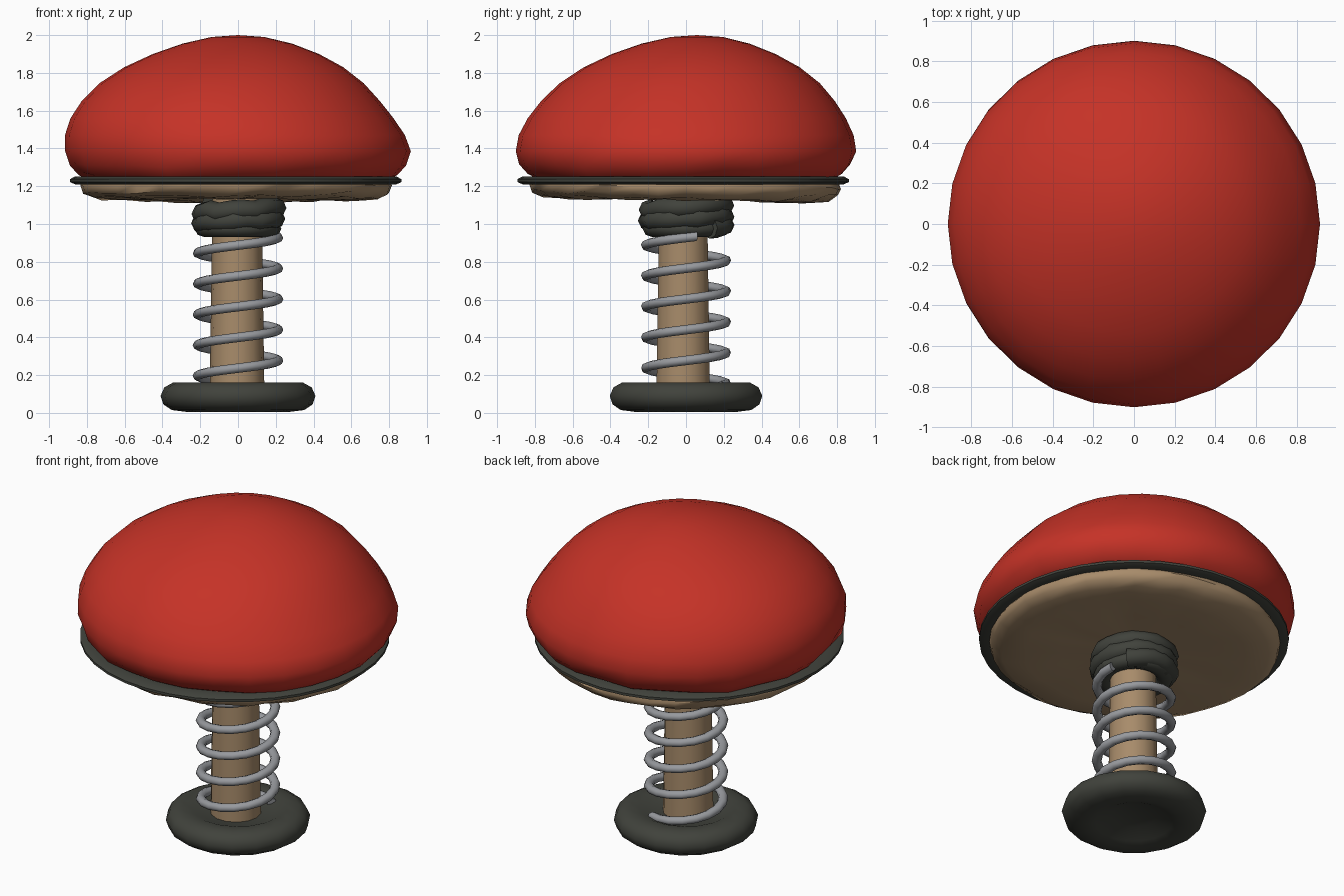
import bpy, bmesh, math, random
from mathutils import Vector

if "Cube" in bpy.data.objects:
    bpy.data.objects.remove(bpy.data.objects["Cube"])

random.seed(4)


def material(name, rgb):
    m = bpy.data.materials.new(name)
    m.diffuse_color = (*rgb, 1)
    m.use_nodes = True
    m.node_tree.nodes["Principled BSDF"].inputs["Base Color"].default_value = m.diffuse_color
    return m


RED = material("red", (0.56, 0.032, 0.02))
TAN = material("tan", (0.39, 0.26, 0.145))
DARK = material("dark_rubber", (0.052, 0.055, 0.045))
STEEL = material("steel", (0.31, 0.32, 0.34))


def finish(name, bm, mat, angle):
    bmesh.ops.recalc_face_normals(bm, faces=bm.faces)
    mesh = bpy.data.meshes.new(name)
    bm.to_mesh(mesh)
    bm.free()
    obj = bpy.data.objects.new(name, mesh)
    bpy.context.collection.objects.link(obj)
    mesh.materials.append(mat)
    bpy.ops.object.select_all(action='DESELECT')
    obj.select_set(True)
    bpy.context.view_layer.objects.active = obj
    bpy.ops.object.shade_smooth_by_angle(angle=math.radians(angle))
    return obj


def lathe(name, profile, sides, mat, centre=(0, 0), wobble=None, angle=50):
    """Spin (radius, z) points; zero radius makes a pole. wobble adjusts each point."""
    bm = bmesh.new()
    rings = []
    for r, z in profile:
        ring = []
        for i in range(sides if r else 1):
            a = math.tau * i / sides
            p = Vector((r * math.cos(a), r * math.sin(a), z))
            if wobble:
                p = wobble(p, r, a)
            ring.append(bm.verts.new(p + Vector((*centre, 0))))
        rings.append(ring)
    for lo, hi in zip(rings, rings[1:]):
        for i in range(sides):
            quad = [lo[i % len(lo)], lo[(i + 1) % len(lo)],
                    hi[(i + 1) % len(hi)], hi[i % len(hi)]]
            bm.faces.new(list(dict.fromkeys(quad)))
    return finish(name, bm, mat, angle)


def coil(name, radius, tube, height, a0, a1, z0, z1, steps, sides, mat, bump=0):
    """Tube swept along a rising helix, with an oval section and capped ends."""
    bm = bmesh.new()
    prev = None
    for s in range(steps + 1):
        t = s / steps
        a = math.radians(a0 + (a1 - a0) * t)
        rr = radius + random.uniform(-bump, bump)
        zz = z0 + (z1 - z0) * t + random.uniform(-bump, bump)
        ring = []
        for k in range(sides):
            b = math.tau * k / sides
            d = rr + tube * math.cos(b)
            ring.append(bm.verts.new((d * math.cos(a), d * math.sin(a),
                                      zz + height * math.sin(b))))
        if prev:
            for k in range(sides):
                n = (k + 1) % sides
                bm.faces.new((prev[k], prev[n], ring[n], ring[k]))
        if s in (0, steps):
            bm.faces.new(ring)
        prev = ring
    return finish(name, bm, mat, 60)


# Round rubber foot with a dished underside and a shallow well around the post
lathe("foot", [(0, 0.06), (0.13, 0.06), (0.22, 0.02), (0.27, 0.005), (0.35, 0.015),
               (0.395, 0.045), (0.41, 0.09), (0.39, 0.135), (0.345, 0.16),
               (0.27, 0.16), (0.21, 0.135), (0, 0.125)], 18, DARK)

# Wooden post
lathe("post", [(0, 0.1), (0.145, 0.1), (0.13, 1.14), (0, 1.14)], 14, TAN, (-0.005, -0.015))

# Steel spring around the post
coil("spring", 0.212, 0.028, 0.025, 60, 1815, 0.142, 0.935, 88, 8, STEEL)

# Rubber wrap wound under the cap
coil("rubber_wrap", 0.19, 0.062, 0.055, 40, 860, 0.985, 1.105, 44, 8, DARK, 0.008)
coil("wrap_collar", 0.175, 0.055, 0.045, 0, 360, 0.975, 0.975, 20, 8, DARK)


# Crinkled underside of the cap, sagging slightly towards the back
def crinkle(p, r, a):
    p.z += -0.016 * p.y + (random.uniform(-0.009, 0.009) if r > 0.2 else 0)
    return p


lathe("cap_underside", [(0, 1.14), (0.2, 1.14), (0.42, 1.13), (0.62, 1.127), (0.76, 1.135),
                        (0.81, 1.16), (0.825, 1.2), (0.81, 1.23), (0, 1.23)],
      36, TAN, (-0.01, -0.005), crinkle)

# Dark rim band
lathe("rim_band", [(0.79, 1.215), (0.85, 1.21), (0.878, 1.222), (0.878, 1.237),
                   (0.85, 1.252), (0.79, 1.25), (0.79, 1.215)], 36, DARK, (-0.012, -0.015))


# Red cushion dome, a little uneven, puckered at its lower edge
def pucker(p, r, a):
    lift = max(0, min(1, (p.z - 1.4) / 0.6))
    p.x -= 0.05 * math.sin(lift * math.pi) * r
    p.y += 0.06 * lift * lift
    p.y *= 0.985
    if p.z < 1.33 and r > 0.5:
        p.z += 0.012 * math.sin(7 * a) * math.sin(3 * a + 1)
        p.x *= 1 + 0.008 * math.sin(11 * a)
        p.y *= 1 + 0.008 * math.sin(11 * a)
    return p


lathe("cushion_dome", [(0, 1.235), (0.8, 1.235), (0.845, 1.26), (0.89, 1.31), (0.915, 1.385),
                       (0.9, 1.47), (0.855, 1.56), (0.79, 1.65), (0.7, 1.745), (0.58, 1.83),
                       (0.44, 1.9), (0.29, 1.955), (0.14, 1.99), (0, 2.0)],
      28, RED, (0, 0), pucker)
